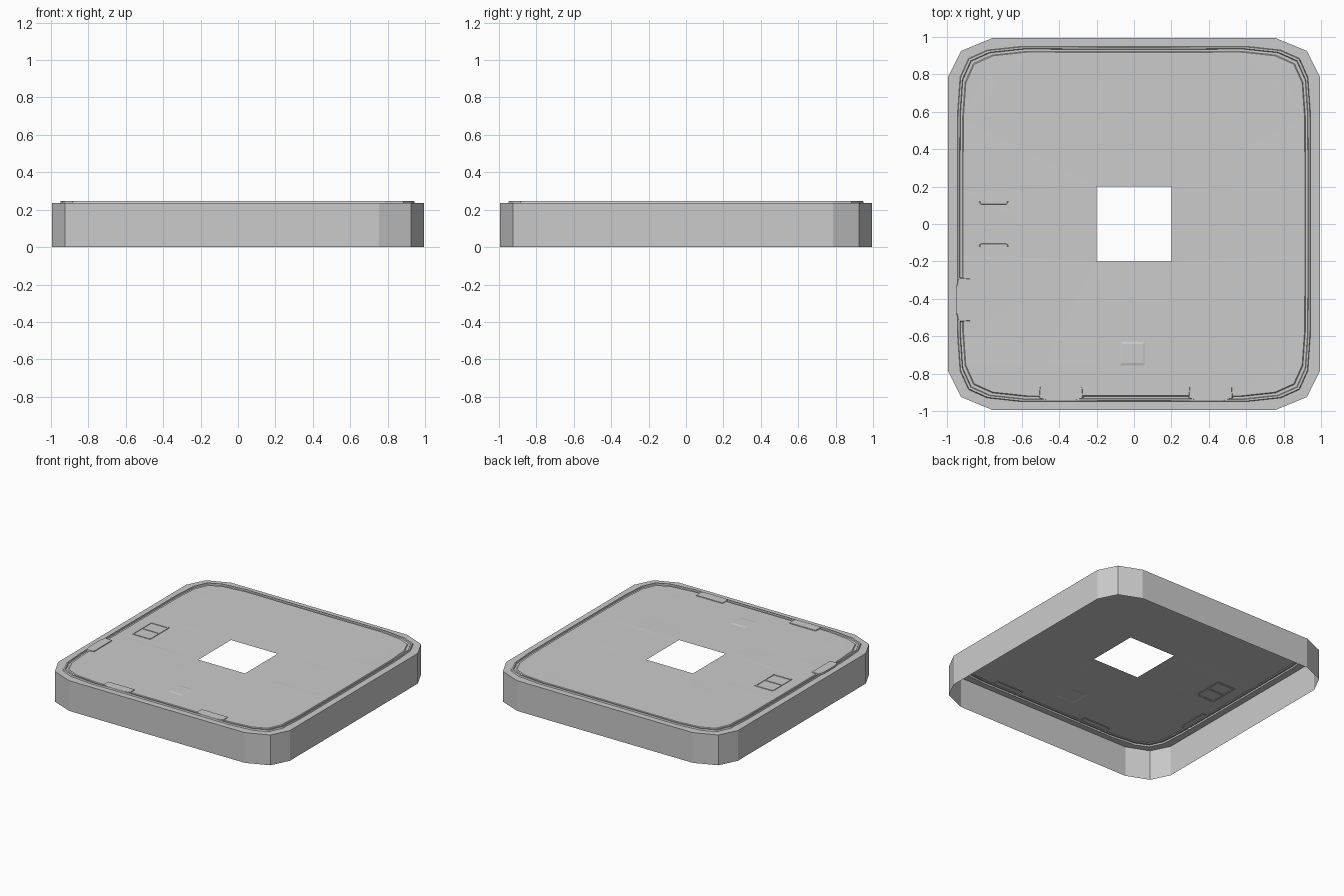
import bpy, bmesh, random
from mathutils import Vector

if "Cube" in bpy.data.objects:
    bpy.data.objects.remove(bpy.data.objects["Cube"])

random.seed(4)


def finish(name, bm):
    bmesh.ops.recalc_face_normals(bm, faces=bm.faces)
    me = bpy.data.meshes.new(name)
    bm.to_mesh(me)
    bm.free()
    ob = bpy.data.objects.new(name, me)
    bpy.context.collection.objects.link(ob)
    return ob


def mirrored_loop(quarter):
    """Quarter outline, from the +x side to the +y side, mirrored to a full loop."""
    q = list(quarter)
    left = [(-x, y) for x, y in reversed(q)]
    return q + left + [(-x, -y) for x, y in q] + [(x, -y) for x, y in reversed(q)]


OUTER = [(0.995, 0.785), (0.925, 0.925), (0.755, 0.995)]
LIP = [(0.945, 0.2), (0.943, 0.6), (0.93, 0.785), (0.885, 0.885), (0.785, 0.93),
       (0.6, 0.95), (0.2, 0.948)]


def inset(d):
    return mirrored_loop([(x - d, y - d) for x, y in LIP])


def add_loop(bm, pts, z):
    vs = [bm.verts.new((x, y, z)) for x, y in pts]
    es = [bm.edges.new((vs[i], vs[(i + 1) % len(vs)])) for i in range(len(vs))]
    return vs, es


def skin(bm, a, b):
    n = len(a)
    for i in range(n):
        bm.faces.new((a[i], a[(i + 1) % n], b[(i + 1) % n], b[i]))


# outer skirt, open underneath
bm = bmesh.new()
low, _ = add_loop(bm, mirrored_loop(OUTER), 0)
high, _ = add_loop(bm, mirrored_loop(OUTER), 0.235)
skin(bm, low, high)
finish("outer_skirt", bm)

# flat ledge between skirt and lip
bm = bmesh.new()
_, e1 = add_loop(bm, mirrored_loop(OUTER), 0.235)
_, e2 = add_loop(bm, inset(0), 0.235)
bmesh.ops.triangle_fill(bm, edges=e1 + e2, use_beauty=True)
finish("rim_ledge", bm)

# raised lip with a shallow groove inside it
bm = bmesh.new()
prev = None
for d, z in [(0, 0.235), (0.003, 0.246), (0.012, 0.246), (0.015, 0.237),
             (0.027, 0.237), (0.031, 0.242)]:
    ring, _ = add_loop(bm, inset(d), z)
    if prev:
        skin(bm, prev, ring)
    prev = ring
finish("raised_lip", bm)

# deck sheet with square opening, cut into slightly uneven panels
bm = bmesh.new()
_, e1 = add_loop(bm, inset(0.031), 0.242)
_, e2 = add_loop(bm, mirrored_loop([(0.2, 0.2)]), 0.242)
bmesh.ops.triangle_fill(bm, edges=e1 + e2, use_beauty=True)
for axis, cuts in (((1, 0, 0), (-0.6, -0.2, 0.2, 0.6)),
                   ((0, 1, 0), (-0.75, -0.4, -0.2, 0.2, 0.4, 0.75))):
    for c in cuts:
        bmesh.ops.bisect_plane(bm, geom=bm.verts[:] + bm.edges[:] + bm.faces[:],
                               plane_co=Vector(axis) * c, plane_no=axis, dist=1e-5)
for v in bm.verts:
    if not v.is_boundary:
        v.co.z += random.uniform(-0.001, 0.001)
finish("deck", bm)


def plate(name, pts, z0, z1, taper=0.9):
    """Low raised plate with slightly drawn-in top."""
    bm = bmesh.new()
    cx = sum(p[0] for p in pts) / len(pts)
    cy = sum(p[1] for p in pts) / len(pts)
    a, _ = add_loop(bm, pts, z0)
    b, _ = add_loop(bm, [(cx + (x - cx) * taper, cy + (y - cy) * taper)
                         for x, y in pts], z1)
    skin(bm, a, b)
    bm.faces.new(b)
    return finish(name, bm)


def rect(x0, x1, y0, y1):
    return [(x0, y0), (x1, y0), (x1, y1), (x0, y1)]


# edge clips: two at the front, one at the left
CLIP = [(-0.115, 0.075), (-0.12, 0.015), (-0.07, 0), (0.07, 0), (0.12, 0.015), (0.115, 0.075)]
for cx in (-0.39, 0.41):
    plate("front_clip", [(cx + u, -0.945 + v) for u, v in CLIP], 0.235, 0.2475, 0.96)
plate("left_clip", [(-0.95 + v, -0.405 + u) for u, v in CLIP], 0.235, 0.2475, 0.96)

# twin hatch frame
for y0, y1 in ((-0.12, -0.105), (-0.006, 0.006), (0.105, 0.12)):
    plate("hatch_cross_bar", rect(-0.83, -0.67, y0, y1), 0.24, 0.246)
for x0 in (-0.83, -0.682):
    plate("hatch_side_bar", rect(x0, x0 + 0.012, -0.12, 0.12), 0.24, 0.246)

# small pedestal plate near the front
plate("small_plate", rect(-0.085, 0.07, -0.765, -0.62), 0.24, 0.246, 0.7)
